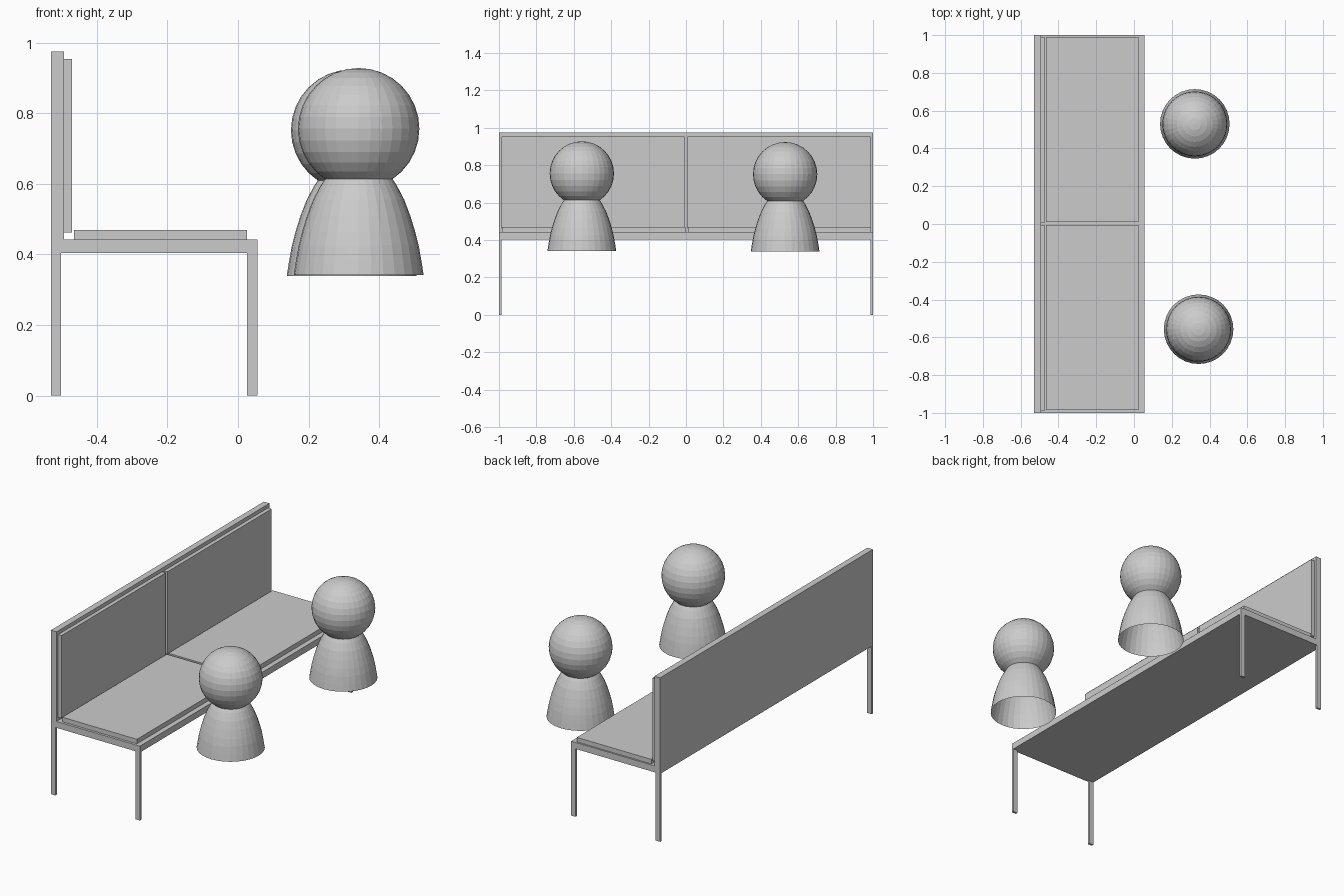
import bpy, bmesh, math

if "Cube" in bpy.data.objects:
    bpy.data.objects.remove(bpy.data.objects["Cube"])


def add_mesh(name, bm):
    bmesh.ops.recalc_face_normals(bm, faces=bm.faces)
    mesh = bpy.data.meshes.new(name)
    bm.to_mesh(mesh)
    bm.free()
    obj = bpy.data.objects.new(name, mesh)
    bpy.context.collection.objects.link(obj)
    return obj


def box(name, x, y, z):
    bm = bmesh.new()
    bmesh.ops.create_cube(bm, size=1)
    for v in bm.verts:
        for i, (lo, hi) in enumerate((x, y, z)):
            v.co[i] = lo if v.co[i] < 0 else hi
    return add_mesh(name, bm)


# L-shaped frame: seat board and backrest in one extruded profile
profile = [(-0.53, 0.404), (0.055, 0.404), (0.055, 0.442),
           (-0.493, 0.442), (-0.493, 0.975), (-0.53, 0.975)]
bm = bmesh.new()
face = bm.faces.new([bm.verts.new((x, -1, z)) for x, z in profile])
ext = bmesh.ops.extrude_face_region(bm, geom=[face], use_keep_orig=True)
moved = [g for g in ext["geom"] if isinstance(g, bmesh.types.BMVert)]
bmesh.ops.translate(bm, verts=moved, vec=(0, 2, 0))
add_mesh("bench_frame", bm)

# Legs at the four corners
for side, y in (("left", (-1, -0.987)), ("right", (0.987, 1))):
    box(f"back_leg_{side}", (-0.53, -0.501), y, (0, 0.404))
    box(f"front_leg_{side}", (0.026, 0.055), y, (0, 0.404))

# Pairs of seat and back cushions
for side, y0, y1 in (("left", -0.985, -0.004), ("right", 0.011, 0.99)):
    box(f"seat_cushion_{side}", (-0.465, 0.025), (y0, y1), (0.442, 0.469))
for side, y0, y1 in (("left", -0.987, -0.008), ("right", 0.008, 0.987)):
    box(f"back_cushion_{side}", (-0.493, -0.47), (y0, y1), (0.462, 0.953))

# Two peg figures: ball head on an open, flared body
SEGMENTS = 32
body_profile = [(0.184, 0.342), (0.178, 0.38), (0.170, 0.425), (0.160, 0.465),
                (0.146, 0.51), (0.129, 0.555), (0.108, 0.595), (0.096, 0.613)]
for side, x, y, z in (("left", 0.342, -0.557, 0), ("right", 0.322, 0.53, -0.004)):
    bm = bmesh.new()
    bmesh.ops.create_uvsphere(bm, u_segments=SEGMENTS, v_segments=16, radius=0.172)
    add_mesh(f"figure_head_{side}", bm).location = (x, y, z + 0.756)

    bm = bmesh.new()
    verts = [bm.verts.new((r, 0, h)) for r, h in body_profile]
    edges = [bm.edges.new(pair) for pair in zip(verts, verts[1:])]
    bmesh.ops.spin(bm, geom=verts + edges, cent=(0, 0, 0), axis=(0, 0, 1),
                   angle=math.tau, steps=SEGMENTS, use_merge=True)
    bmesh.ops.remove_doubles(bm, verts=bm.verts, dist=1e-5)
    add_mesh(f"figure_body_{side}", bm).location = (x, y, z)
